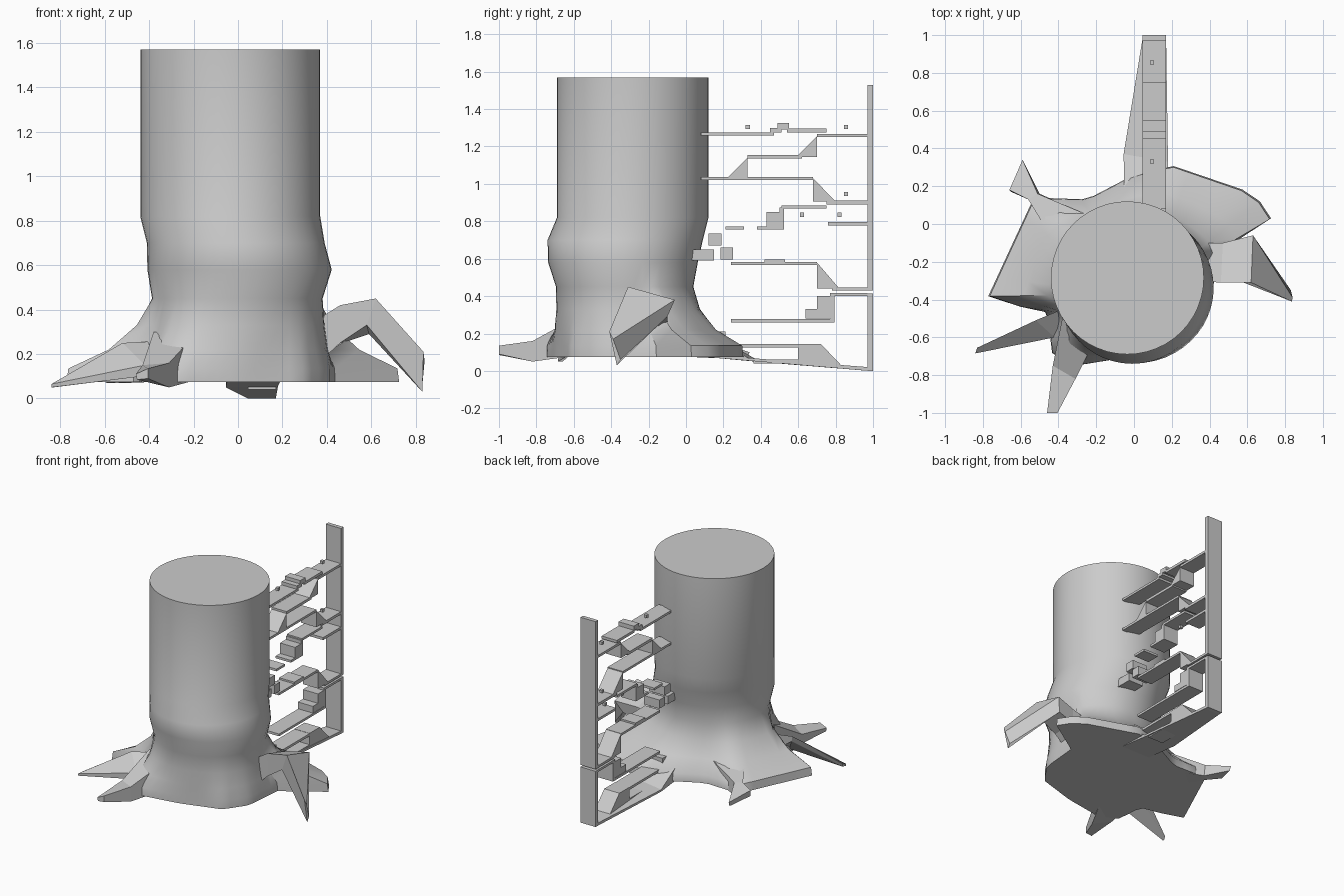
import bpy, bmesh, math
from mathutils import Vector


def finish(name, bm):
    bmesh.ops.recalc_face_normals(bm, faces=bm.faces)
    me = bpy.data.meshes.new(name)
    bm.to_mesh(me)
    bm.free()
    ob = bpy.data.objects.new(name, me)
    bpy.context.collection.objects.link(ob)
    return ob


def loft(name, rings):
    """Skin closed rings of equal length and cap both ends."""
    bm = bmesh.new()
    vs = [[bm.verts.new(p) for p in r] for r in rings]
    n = len(rings[0])
    for a, b in zip(vs, vs[1:]):
        for i in range(n):
            j = (i + 1) % n
            bm.faces.new((a[i], a[j], b[j], b[i]))
    bm.faces.new(vs[0])
    bm.faces.new(vs[-1])
    return finish(name, bm)


def slab(name, profile, x0=0.045, x1=0.17):
    """Extrude a (y, z) profile across the platform width."""
    return loft(name, [[(x, y, z) for y, z in profile] for x in (x0, x1)])


def bar(name, y0, y1, z0, z1, x0=0.045, x1=0.17):
    return slab(name, [(y0, z0), (y1, z0), (y1, z1), (y0, z1)], x0, x1)


# trunk: circles above, flaring into an irregular rooted outline
N = 48
C = Vector((-0.035, -0.285))
outline = [(0.44, -0.12), (0.745, 0.0), (0.64, 0.16), (0.20, 0.31), (-0.02, 0.25),
           (-0.25, 0.13), (-0.53, 0.14), (-0.78, -0.40), (-0.45, -0.47),
           (-0.44, -0.68), (-0.31, -0.75), (0.0, -0.70), (0.30, -0.61), (0.41, -0.45)]
pts = [Vector(p) - C for p in outline]


def cross(a, b):
    return a.x * b.y - a.y * b.x


def base_point(t):
    d = Vector((math.cos(t), math.sin(t)))
    for a, b in zip(pts, pts[1:] + pts[:1]):
        if cross(a, d) >= 0 and cross(d, b) > 0:
            return C + d * (cross(a, b) / cross(d, b - a))
    return C + d * 0.44


# z, centre x, centre y, radius x, radius y, share of root outline
levels = [(0.075, 0, -0.33, 0.38, 0.36, 1), (0.135, 0, -0.33, 0.38, 0.36, 0.98),
          (0.22, 0, -0.33, 0.38, 0.36, 0.52), (0.33, 0, -0.33, 0.38, 0.36, 0.2),
          (0.45, 0, -0.33, 0.38, 0.365, 0.02), (0.58, 0.007, -0.337, 0.415, 0.40, 0),
          (0.70, -0.01, -0.325, 0.40, 0.415, 0),
          (0.82, -0.035, -0.285, 0.405, 0.405, 0),
          (1.57, -0.035, -0.285, 0.405, 0.405, 0)]
rings = []
for z, cx, cy, rx, ry, w in levels:
    ring = []
    for i in range(N):
        t = 2 * math.pi * i / N
        p = Vector((cx + rx * math.cos(t), cy + ry * math.sin(t))).lerp(base_point(t), w)
        ring.append((p.x, p.y, z))
    rings.append(ring)
trunk = loft("trunk", rings)
bpy.context.view_layer.objects.active = trunk
trunk.select_set(True)
bpy.ops.object.shade_smooth_by_angle(angle=math.radians(50))

# angular roots
loft("right_root", [
    [(.30, -.30, .32), (.30, -.10, .31), (.32, -.10, .15), (.32, -.30, .12)],
    [(.46, -.31, .42), (.47, -.10, .36), (.47, -.10, .25), (.46, -.30, .25)],
    [(.62, -.31, .45), (.63, -.06, .38), (.59, -.10, .29), (.58, -.31, .33)],
    [(.835, -.41, .21), (.84, -.39, .17), (.83, -.35, .06), (.83, -.37, .03)]])
loft("front_root", [
    [(-.38, -.50, .30), (-.20, -.60, .28), (-.20, -.60, .08), (-.38, -.50, .08)],
    [(-.43, -.75, .15), (-.31, -.82, .16), (-.31, -.82, .05), (-.43, -.75, .08)],
    [(-.46, -1.0, .11), (-.405, -1.0, .135), (-.405, -1.0, .09), (-.455, -1.0, .085)]])
loft("left_root", [
    [(-.33, -.43, .26), (-.34, -.58, .17), (-.34, -.58, .08), (-.33, -.43, .08)],
    [(-.52, -.51, .25), (-.42, -.60, .15), (-.43, -.60, .10), (-.50, -.53, .20)],
    [(-.83, -.655, .07), (-.84, -.685, .065), (-.84, -.685, .05), (-.83, -.66, .05)]])
loft("back_left_root", [
    [(-.25, .05, .22), (-.42, -.10, .22), (-.42, -.10, .08), (-.25, .05, .08)],
    [(-.51, .16, .16), (-.56, .13, .16), (-.55, .13, .07), (-.50, .16, .07)],
    [(-.59, .34, .10), (-.66, .18, .15), (-.65, .17, .10), (-.59, .33, .07)]])
loft("back_root", [
    [(-.05, .10, .22), (.19, .10, .22), (.19, .10, .075), (-.05, .10, .075)],
    [(-.055, .37, .065), (.18, .33, .07), (.18, .33, .055), (-.055, .37, .05)],
    [(.045, .98, .02), (.17, .98, .02), (.17, .98, .0), (.045, .98, .0)]])

# upright post in three lengths
for z0, z1 in ((0, .415), (.43, .90), (.90, 1.53)):
    bar("post", .97, 1.0, z0, z1)

# walkways and ledges: y0, y1, z0, z1
for b in ((.08, .47, 1.258, 1.275), (.54, .75, 1.275, 1.295), (.70, .97, 1.25, 1.268),
          (.33, .62, 1.135, 1.155), (.08, .68, 1.02, 1.037), (.75, .97, .89, .91),
          (.51, .75, .868, .885), (.50, .525, .755, .875), (.38, .525, .755, .772),
          (.21, .31, .755, .772), (.76, .97, .778, .797), (.24, .70, .565, .582),
          (.42, .53, .582, .595), (.78, .97, .43, .447), (.77, .97, .40, .417),
          (.77, .795, .26, .41), (.24, .795, .26, .277), (.15, .62, .125, .143),
          (.36, .80, .04, .06)):
    bar("ledge", *b)

# blocks sitting among the ledges
for b in ((.43, .50, .77, .85), (.12, .19, .67, .735), (.185, .25, .595, .66),
          (.14, .21, .145, .21), (.70, .77, .33, .40), (.64, .77, .28, .33)):
    bar("block", *b)
slab("step_hump", [(.45, 1.275), (.45, 1.30), (.49, 1.30), (.49, 1.325), (.55, 1.325),
                   (.55, 1.29), (.51, 1.29), (.51, 1.275)])
slab("tilted_block", [(0, .59), (.15, .59), (.15, .65), (.03, .65)])

# sloping ramps
for p in ([(.70, 1.255), (.59, 1.145), (.70, 1.145)],
          [(.33, 1.14), (.22, 1.03), (.33, 1.03)],
          [(.68, 1.03), (.80, .905), (.68, .905)],
          [(.70, .58), (.82, .44), (.70, .44)],
          [(.60, .145), (.72, .145), (.83, .03), (.60, .05)]):
    slab("ramp", p)

# small pegs
for y, z in ((.33, 1.305), (.855, 1.305), (.855, .945), (.62, .835), (.82, .835)):
    bar("peg", y - .011, y + .011, z - .011, z + .011, .085, .107)
